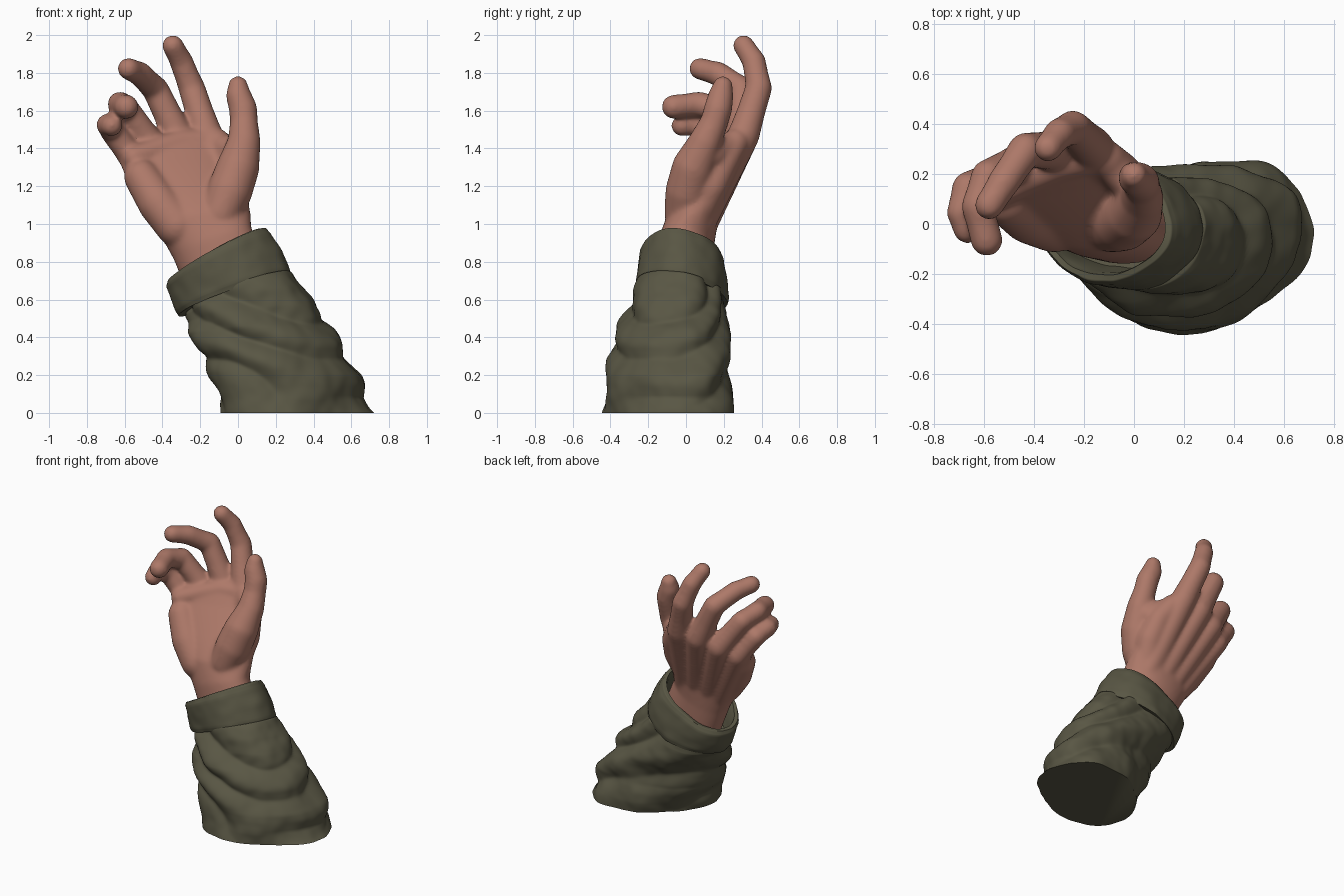
import bpy, bmesh, math
from mathutils import Vector, noise

if "Cube" in bpy.data.objects:
    bpy.data.objects.remove(bpy.data.objects["Cube"])


def material(name, rgb):
    m = bpy.data.materials.new(name)
    m.diffuse_color = (*rgb, 1)
    m.use_nodes = True
    m.node_tree.nodes["Principled BSDF"].inputs["Base Color"].default_value = m.diffuse_color
    return m


SKIN = material("skin", (0.42, 0.19, 0.14))
CLOTH = material("olive cloth", (0.10, 0.094, 0.058))


def finish(bm, name, mat, angle=60):
    bmesh.ops.recalc_face_normals(bm, faces=bm.faces)
    me = bpy.data.meshes.new(name)
    bm.to_mesh(me)
    bm.free()
    me.materials.append(mat)
    me.polygons.foreach_set("use_smooth", [True] * len(me.polygons))
    me.set_sharp_from_angle(angle=math.radians(angle))
    ob = bpy.data.objects.new(name, me)
    bpy.context.collection.objects.link(ob)
    return ob


def loft(bm, keys, steps, sides, power=1.0, bump=None):
    """Skin rings given as (left point, right point, front half-axis vector)."""
    rows = []
    for a, b in zip(keys, keys[1:]):
        rows += [[p.lerp(q, i / steps) for p, q in zip(a, b)] for i in range(steps)]
    rows.append(list(keys[-1]))
    rings = []
    for left, right, v in rows:
        c, u = (left + right) / 2, (right - left) / 2
        ring = []
        for j in range(sides):
            t = 2 * math.pi * j / sides
            cs, sn = [math.copysign(abs(f) ** power, f) for f in (math.cos(t), math.sin(t))]
            off = u * cs + v * sn
            p = c + off
            if bump:
                p += off.normalized() * bump(p, t)
                p.z = max(p.z, 0)
            ring.append(bm.verts.new(p))
        rings.append(ring)
    for r, s in zip(rings, rings[1:]):
        for j in range(sides):
            k = (j + 1) % sides
            bm.faces.new((r[j], r[k], s[k], s[j]))
    bm.faces.new(rings[0])
    bm.faces.new(rings[-1])


def cloth_key(lx, lz, rx, rz, y0, y1, tilt=0.0, skew=0.0):
    y = (y0 + y1) / 2
    return Vector((lx, y, lz)), Vector((rx, y, rz)), Vector((-skew, (y0 - y1) / 2, tilt))


# Sleeve: tapering tube with puffy diagonal folds
def folds(p, t):
    fade = min(1, 0.4 + p.z * 4)
    warp = 1.8 * noise.noise(p * 2.4)
    wave = math.sin(13 * p.z + 6 * p.x + 1.2 * math.sin(t) + warp)
    d = 0.045 * (math.sqrt(wave * wave + 0.02) - 0.62) * fade
    d += 0.02 * noise.noise(p * 5 + Vector((3, 1, 7)))
    d += 0.006 * noise.noise(p * 14)
    d += 0.06 * max(0, 1 - p.z / 0.08) * max(0, math.cos(t)) ** 6   # hem lump
    return d


bm = bmesh.new()
loft(bm, [cloth_key(*k) for k in (
    (-.065, 0, .665, 0, -.445, .25, 0, .11),
    (-.085, .08, .655, .07, -.435, .245, 0, .10),
    (-.125, .20, .635, .20, -.415, .232, 0, .085),
    (-.195, .33, .555, .33, -.385, .225, 0, .06),
    (-.235, .42, .49, .45, -.355, .22, .02, .04),
    (-.25, .48, .41, .56, -.315, .215, .03, .02),
    (-.27, .52, .345, .65, -.275, .21, .04, .01),
    (-.27, .55, .265, .74, -.24, .20, .04))], 11, 144, .97, folds)
finish(bm, "sleeve", CLOTH, 75)


# Cuff: thick rolled band with a hollow opening
def soft(p, t):
    return 0.018 * noise.noise(p * 4.5) + 0.005 * noise.noise(p * 13)


bm = bmesh.new()
loft(bm, [cloth_key(*k) for k in (
    (-.26, .54, .24, .72, -.22, .18, .04),
    (-.305, .52, .285, .72, -.255, .215, .04),
    (-.32, .54, .28, .755, -.262, .225, .04),
    (-.35, .60, .235, .85, -.255, .225, .04),
    (-.38, .67, .175, .945, -.24, .215, .04),
    (-.375, .695, .15, .972, -.225, .20, .04),
    (-.35, .70, .125, .97, -.20, .175, .04),
    (-.335, .67, .13, .93, -.19, .165, .04),
    (-.27, .56, .20, .76, -.18, .15, .04))], 5, 112, bump=soft)
finish(bm, "cuff", CLOTH)

# Hand: palm loft, fingers and mounds fused into one smooth skin
bm = bmesh.new()
FRONT = Vector((.14, -.95, .26))
loft(bm, [(Vector(l), Vector(r), FRONT * t) for l, r, t in (
    ((-.25, -.015, .60), (.15, -.015, .80), .155),
    ((-.34, -.005, .82), (.07, .01, .97), .15),
    ((-.44, .015, 1.0), (.065, .055, 1.06), .137),
    ((-.555, .075, 1.16), (.04, .155, 1.2), .112),
    ((-.625, .14, 1.32), (-.01, .255, 1.36), .085),
    ((-.625, .165, 1.39), (-.09, .305, 1.47), .073),
    ((-.58, .18, 1.42), (-.13, .315, 1.52), .05))], 4, 48, .95)


def limb(nodes):
    """Rounded chain of (x, y, z, radius) joints."""
    for n in nodes:
        geo = bmesh.ops.create_icosphere(bm, subdivisions=3, radius=n[3])
        bmesh.ops.translate(bm, verts=geo["verts"], vec=n[:3])
    for a, b in zip(nodes, nodes[1:]):
        p, q = Vector(a[:3]), Vector(b[:3])
        d = q - p
        m = d.to_track_quat('Z', 'Y').to_matrix().to_4x4()
        m.translation = (p + q) / 2
        bmesh.ops.create_cone(bm, cap_ends=True, segments=32, radius1=a[3],
                              radius2=b[3], depth=d.length, matrix=m)


def finger(root, *joints):
    """Tendon ridge, then phalanges that narrow between the joints."""
    chain = [root, joints[0]]
    for a, b in zip(joints, joints[1:]):
        mid = [(s + t) / 2 for s, t in zip(a, b)]
        chain += [(*mid[:3], mid[3] * .96), b]
    limb([(*n[:3], n[3] + .003) for n in chain])


# index, middle, ring, little
finger((-.06, .06, .99, .085), (-.165, .305, 1.47, .082), (-.245, .385, 1.72, .068),
       (-.30, .36, 1.86, .060), (-.345, .305, 1.945, .054))
finger((-.15, .065, .97, .085), (-.31, .295, 1.45, .082), (-.435, .295, 1.71, .068),
       (-.52, .17, 1.795, .062), (-.58, .075, 1.822, .056))
finger((-.23, .055, .94, .085), (-.445, .25, 1.40, .078), (-.585, .19, 1.60, .066),
       (-.625, .07, 1.635, .064), (-.59, -.065, 1.62, .062))
finger((-.29, .035, .91, .08), (-.55, .185, 1.34, .072), (-.665, .145, 1.49, .062),
       (-.69, .045, 1.525, .058), (-.668, -.022, 1.52, .054))
# thumb with its fleshy base
limb([(-.09, -.01, 1.06, .105), (-.045, .01, 1.17, .12), (0, .04, 1.30, .114),
      (.032, .10, 1.43, .089), (.032, .15, 1.54, .074), (.027, .17, 1.61, .075),
      (.003, .185, 1.68, .068), (0, .195, 1.73, .054)])
# heel of the palm and pads below the fingers
limb([(-.32, 0, .99, .115), (-.42, .03, 1.11, .11), (-.51, .09, 1.25, .095)])
limb([(-.55, .125, 1.35, .065), (-.43, .185, 1.39, .07), (-.30, .24, 1.43, .072), (-.18, .27, 1.43, .075)])
# muscle between thumb and index on the back
limb([(-.05, .06, 1.05, .09), (-.03, .13, 1.2, .095), (-.05, .20, 1.33, .085), (-.11, .26, 1.43, .075)])
limb([(.0, .14, 1.37, .075), (-.09, .235, 1.42, .065)])

hand = finish(bm, "hand", SKIN)
rm = hand.modifiers.new("fuse", 'REMESH')
rm.mode = 'VOXEL'
rm.voxel_size = 0.011
rm.use_smooth_shade = True
sm = hand.modifiers.new("soften", 'SMOOTH')
sm.factor = 0.5
sm.iterations = 18
